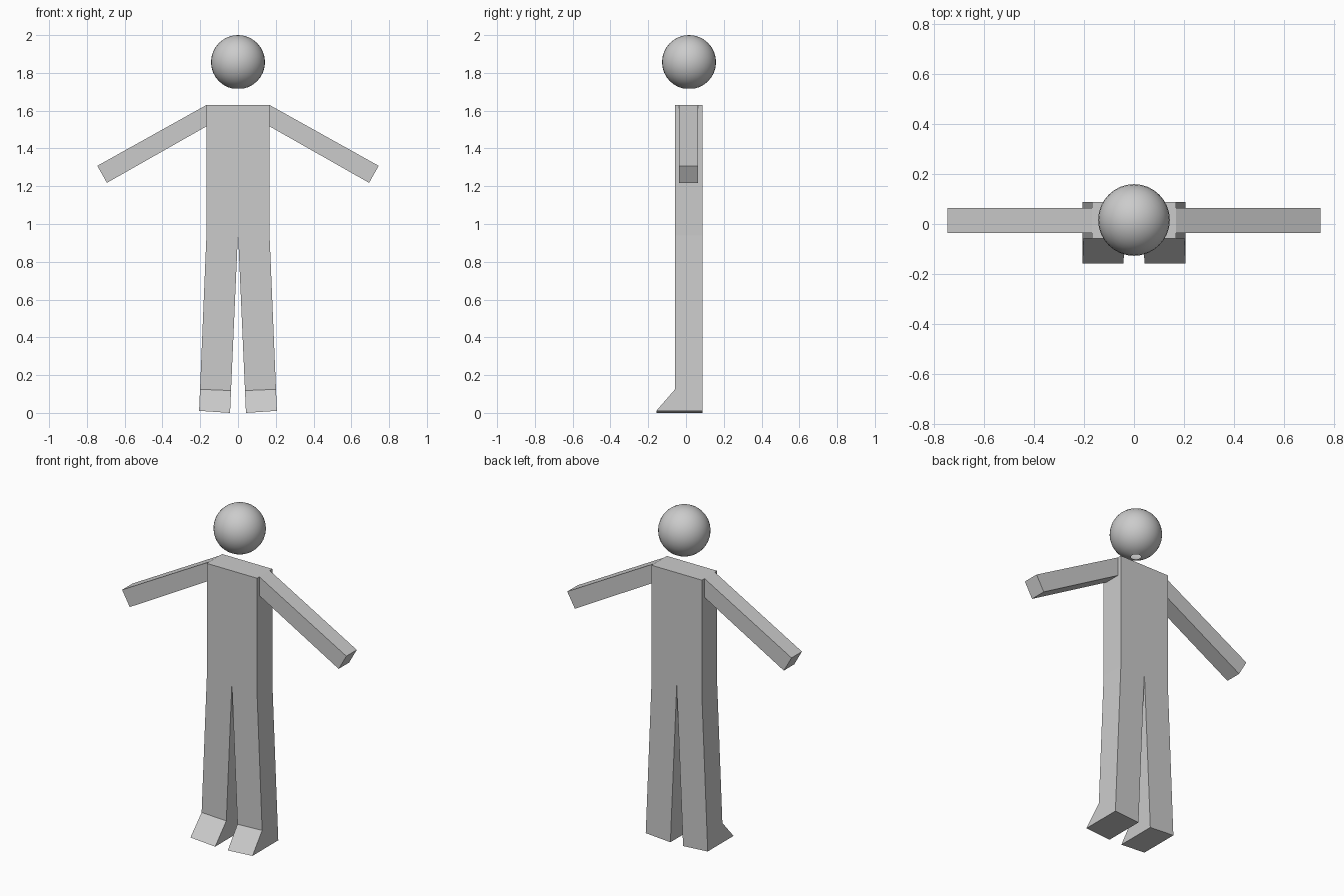
import bpy, bmesh

if "Cube" in bpy.data.objects:
    bpy.data.objects.remove(bpy.data.objects["Cube"])

grey = bpy.data.materials.new("plain grey")
grey.diffuse_color = (0.6, 0.6, 0.6, 1)
grey.use_nodes = True
grey.node_tree.nodes["Principled BSDF"].inputs["Base Color"].default_value = grey.diffuse_color


def finish(name, bm):
    bmesh.ops.recalc_face_normals(bm, faces=bm.faces)
    mesh = bpy.data.meshes.new(name)
    bm.to_mesh(mesh)
    bm.free()
    mesh.materials.append(grey)
    obj = bpy.data.objects.new(name, mesh)
    bpy.context.collection.objects.link(obj)
    return obj


def mirrored_loft(name, sections, caps):
    """Four-sided loft through (outer x, z), (inner x, z), front y, back y; mirrored in x."""
    bm = bmesh.new()
    rings = []
    for (xo, zo), (xi, zi), yf, yb in sections:
        rings.append([bm.verts.new(p) for p in
                      ((xo, yf, zo), (xo, yb, zo), (xi, yb, zi), (xi, yf, zi))])
    for a, b in zip(rings, rings[1:]):
        for i in range(4):
            j = (i + 1) % 4
            quad = (a[i], a[j], b[j], b[i])
            # leave the centre plane open so both halves join
            if any(abs(v.co.x) > 1e-6 for v in quad):
                bm.faces.new(quad)
    for c in caps:
        bm.faces.new(rings[c])
    obj = finish(name, bm)
    mod = obj.modifiers.new("mirror", 'MIRROR')
    mod.use_clip = True
    return obj


# Torso, legs and wedge feet in one skin
F, B = -0.058, 0.088
mirrored_loft("body_and_legs", [
    ((0.167, 1.63), (0.0, 1.63), F, B),
    ((0.167, 0.94), (0.0, 0.955), F, B),
    ((0.201, 0.125), (0.037, 0.118), F, B),
    ((0.206, 0.011), (0.042, 0.0), -0.157, B),
], caps=(0, -1))

# Arms, open where they meet the torso
mirrored_loft("arms", [
    ((0.167, 1.63), (0.167, 1.517), -0.036, 0.063),
    ((0.745, 1.308), (0.694, 1.218), -0.036, 0.063),
], caps=(-1,))

# Floating head with a small opening underneath
bm = bmesh.new()
bmesh.ops.create_uvsphere(bm, u_segments=32, v_segments=16, radius=0.143)
bm.verts.ensure_lookup_table()
bmesh.ops.delete(bm, geom=[min(bm.verts, key=lambda v: v.co.z)], context='VERTS')
for f in bm.faces:
    f.smooth = True
head = finish("head", bm)
head.location = (0, 0.016, 1.857)
